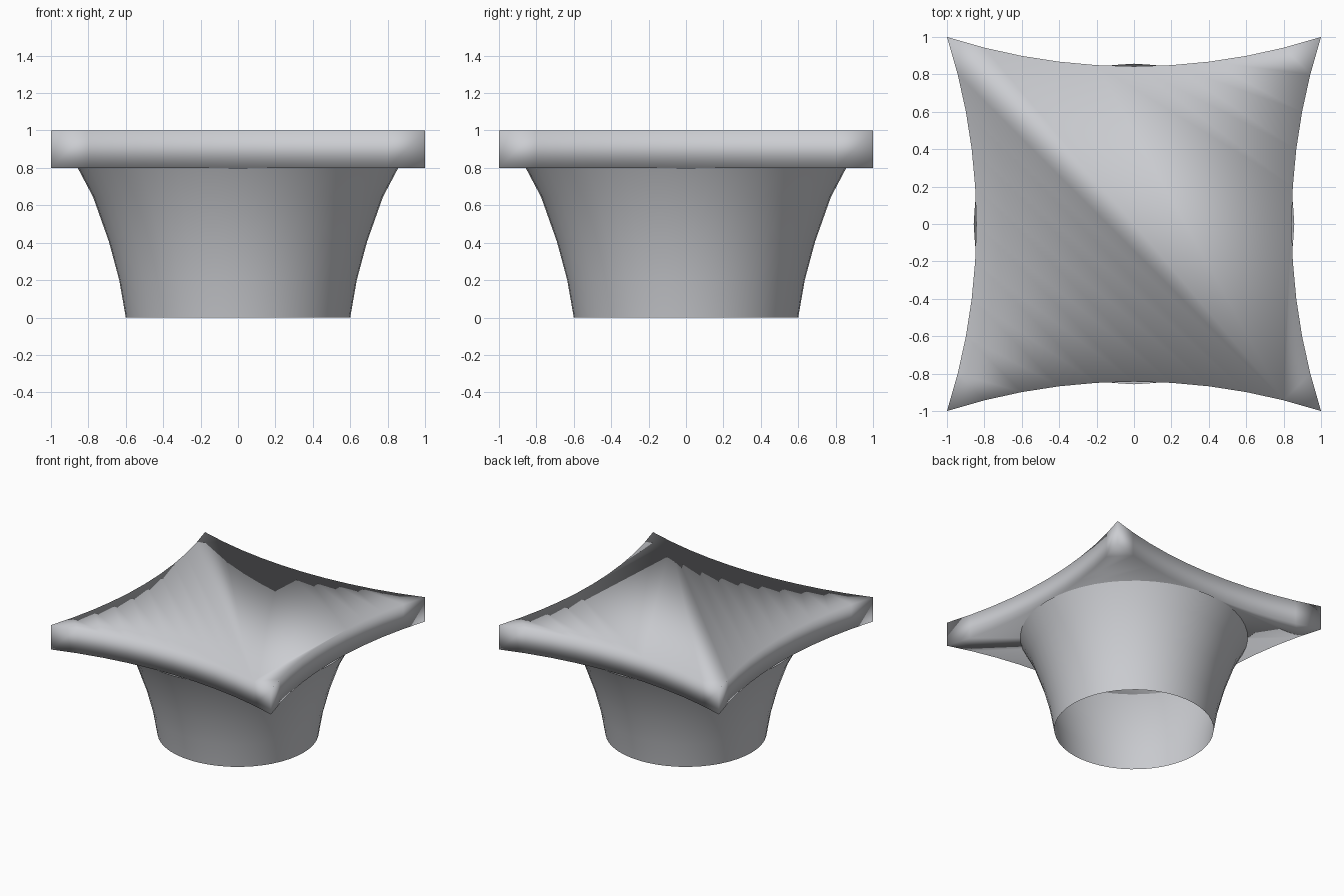
import bpy, bmesh, math

if "Cube" in bpy.data.objects:
    bpy.data.objects.remove(bpy.data.objects["Cube"])

stone = bpy.data.materials.new("pale grey stone")
stone.diffuse_color = (0.6, 0.61, 0.64, 1)
stone.use_nodes = True
stone.node_tree.nodes["Principled BSDF"].inputs["Base Color"].default_value = stone.diffuse_color


def finish(bm, name):
    """Turn a bmesh into a smooth-shaded stone object."""
    mesh = bpy.data.meshes.new(name)
    for f in bm.faces:
        f.smooth = True
    bm.to_mesh(mesh)
    bm.free()
    mesh.materials.append(stone)
    obj = bpy.data.objects.new(name, mesh)
    bpy.context.collection.objects.link(obj)
    return obj


# Bell: flared open tube, lathed from a short profile
profile = [(0.60, 0.0), (0.635, 0.2), (0.69, 0.405), (0.775, 0.645), (0.857, 0.8)]
SIDES = 48
bm = bmesh.new()
rings = [[bm.verts.new((r * math.cos(2 * math.pi * i / SIDES),
                        r * math.sin(2 * math.pi * i / SIDES), z))
          for i in range(SIDES)] for r, z in profile]
for low, high in zip(rings, rings[1:]):
    for i in range(SIDES):
        j = (i + 1) % SIDES
        bm.faces.new((low[i], low[j], high[j], high[i]))
finish(bm, "bell")

# Abacus: square slab with four concave arc sides and pointed corners
SAG, STEPS = 0.157, 10
radius = (1 + SAG ** 2) / (2 * SAG)
outline = []
for side in range(4):
    c, s = round(math.cos(side * math.pi / 2)), round(math.sin(side * math.pi / 2))
    for k in range(STEPS):
        x = -1 + 2 * k / STEPS
        y = -(1 - SAG + radius - math.sqrt(radius ** 2 - x ** 2))
        outline.append((c * x - s * y, s * x + c * y))
bm = bmesh.new()
base = bm.faces.new([bm.verts.new((x, y, 0.8)) for x, y in outline])
top = bmesh.ops.extrude_face_region(bm, geom=[base], use_keep_orig=True)
bmesh.ops.translate(bm, vec=(0, 0, 0.2),
                    verts=[g for g in top["geom"] if isinstance(g, bmesh.types.BMVert)])
bmesh.ops.recalc_face_normals(bm, faces=bm.faces[:])
finish(bm, "abacus")
